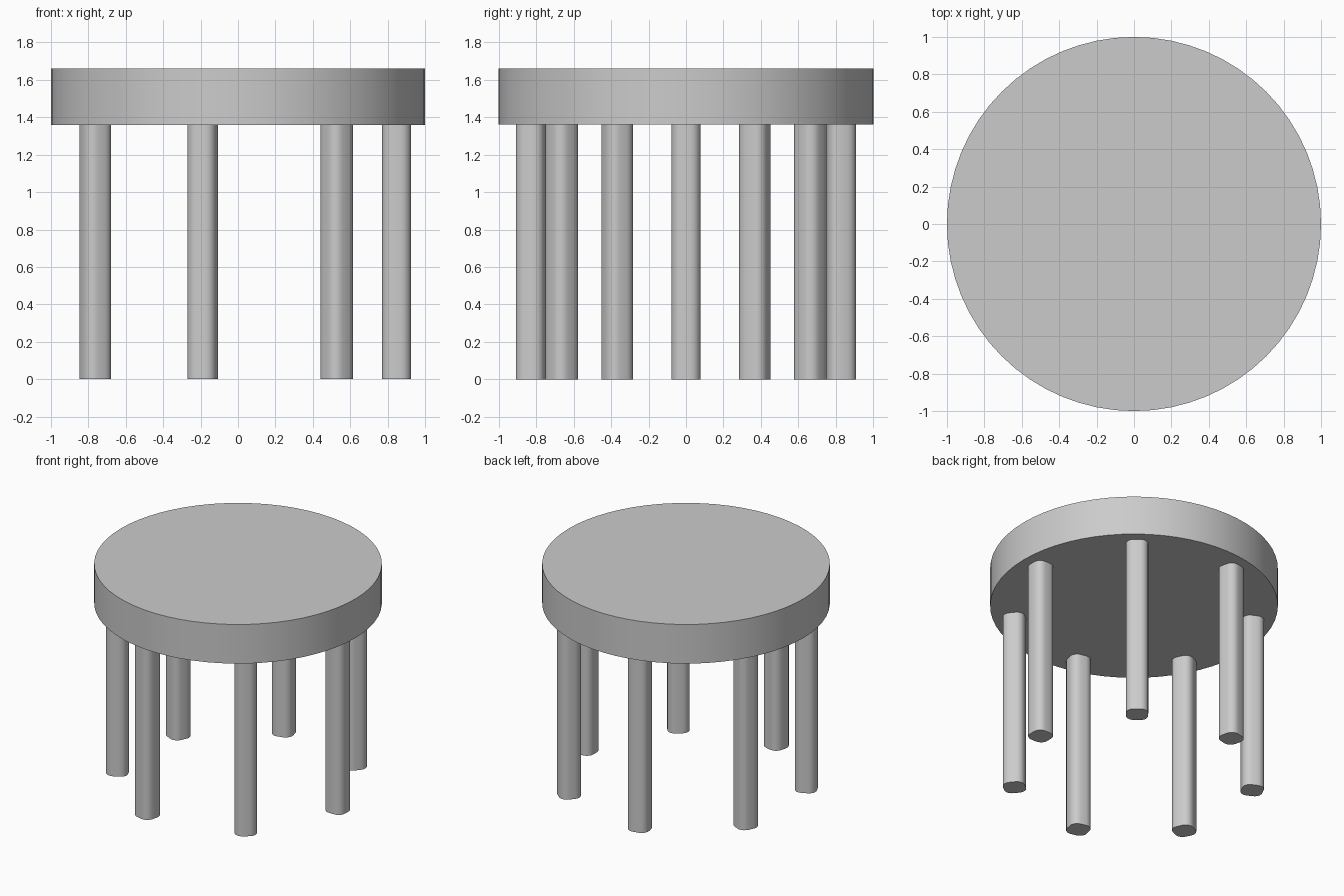
import bpy, bmesh
from math import radians, tau

cube = bpy.data.objects.get("Cube")
if cube:
    bpy.data.objects.remove(cube, do_unlink=True)

LEG_COUNT, LEG_RING = 7, 0.8475
LEG_WIDTH, LEG_ROUND = 0.155, 0.056
TOP_BASE, TOP_THICK = 1.36, 0.3

grey = bpy.data.materials.new("light_grey")
grey.use_nodes = True
grey.diffuse_color = (0.6, 0.6, 0.6, 1)
grey.node_tree.nodes["Principled BSDF"].inputs["Base Color"].default_value = grey.diffuse_color


def finish(obj, name):
    obj.name = obj.data.name = name
    obj.data.materials.append(grey)
    bpy.ops.object.select_all(action="DESELECT")
    obj.select_set(True)
    bpy.context.view_layer.objects.active = obj
    bpy.ops.object.shade_smooth_by_angle(angle=radians(35))


# Round table top
bpy.ops.mesh.primitive_cylinder_add(vertices=64, radius=1, depth=TOP_THICK,
                                    location=(0, 0, TOP_BASE + TOP_THICK / 2))
finish(bpy.context.object, "table_top")

# Square leg with rounded upright edges
bm = bmesh.new()
bmesh.ops.create_cube(bm, size=1)
bmesh.ops.scale(bm, vec=(LEG_WIDTH, LEG_WIDTH, TOP_BASE), verts=bm.verts)
bmesh.ops.translate(bm, vec=(LEG_RING, 0, TOP_BASE / 2), verts=bm.verts)
uprights = [e for e in bm.edges if abs(e.verts[0].co.z - e.verts[1].co.z) > 1]
bmesh.ops.bevel(bm, geom=uprights, offset=LEG_ROUND, offset_type="OFFSET",
                segments=5, profile=0.5, affect="EDGES")
leg_mesh = bpy.data.meshes.new("leg")
bm.to_mesh(leg_mesh)
bm.free()

# Ring of legs, each turned to face outward
for i in range(LEG_COUNT):
    leg = bpy.data.objects.new("leg", leg_mesh.copy())
    bpy.context.collection.objects.link(leg)
    leg.rotation_euler.z = tau * i / LEG_COUNT
    finish(leg, f"leg_{i + 1}")
bpy.data.meshes.remove(leg_mesh)
